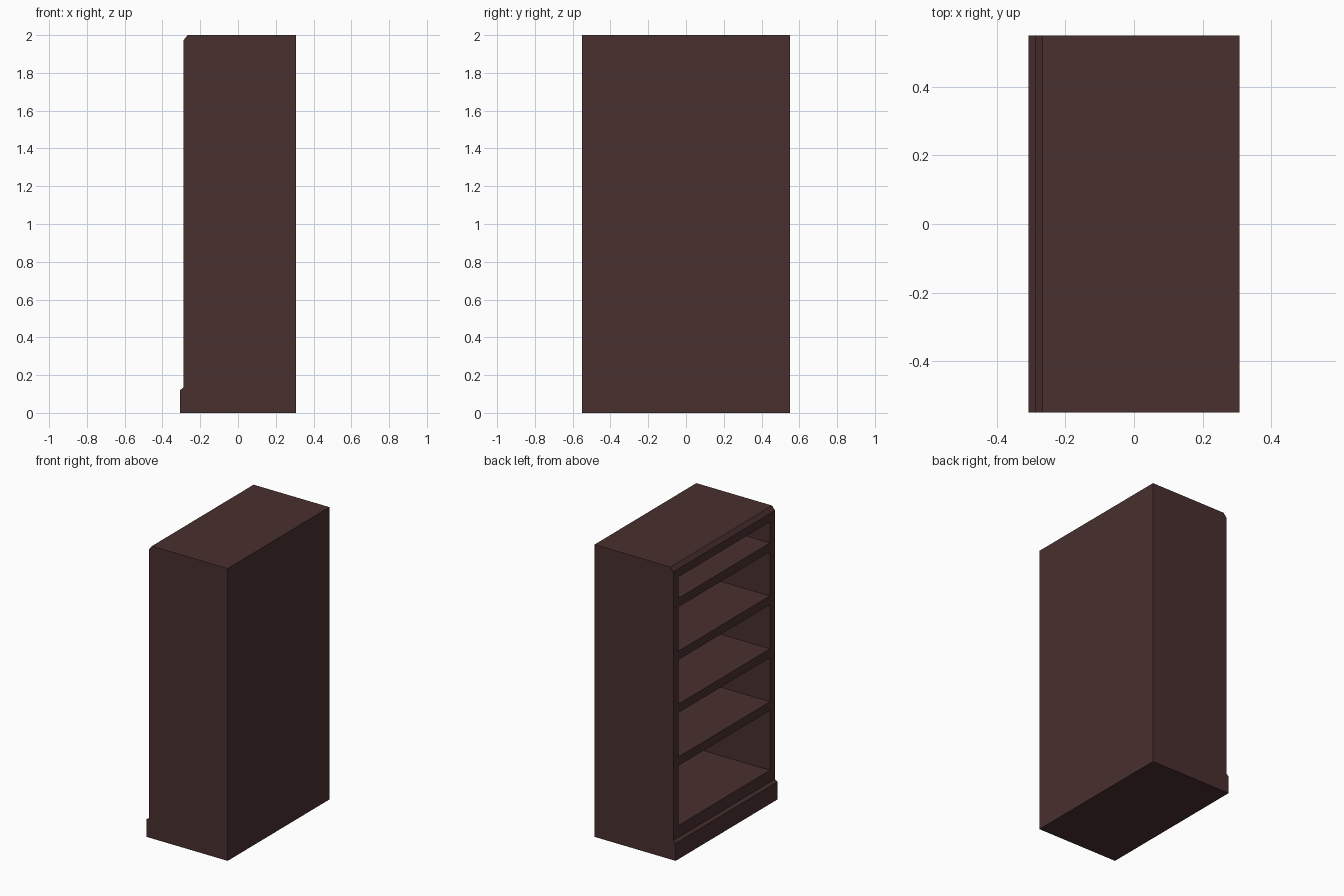
import bpy

if "Cube" in bpy.data.objects:
    bpy.data.objects.remove(bpy.data.objects["Cube"])

wood = bpy.data.materials.new("dark brown wood")
wood.diffuse_color = (0.068, 0.029, 0.029, 1)
wood.use_nodes = True
wood.node_tree.nodes["Principled BSDF"].inputs["Base Color"].default_value = wood.diffuse_color

FRONT, BACK = -0.289, 0.307      # open side faces -x
PANEL = 0.275                    # inner face of the back panel
HALF, WALL = 0.55, 0.055


def extrude(name, profile, y0, y1):
    """Extrude a counter-clockwise (x, z) profile along y."""
    n = len(profile)
    verts = [(x, y0, z) for x, z in profile] + [(x, y1, z) for x, z in profile]
    faces = [list(range(n)), list(range(2 * n - 1, n - 1, -1))]
    faces += [[(i + 1) % n, i, i + n, (i + 1) % n + n] for i in range(n)]
    mesh = bpy.data.meshes.new(name)
    mesh.from_pydata(verts, [], faces)
    mesh.materials.append(wood)
    obj = bpy.data.objects.new(name, mesh)
    bpy.context.collection.objects.link(obj)
    return obj


def board(name, x0, x1, z0, z1, y0, y1):
    return extrude(name, [(x0, z0), (x1, z0), (x1, z1), (x0, z1)], y0, y1)


# Side walls: full silhouette with plinth step and chamfered top
outline = [(-0.307, 0), (BACK, 0), (BACK, 2), (-0.267, 2), (FRONT, 1.972),
           (FRONT, 0.135), (-0.307, 0.12)]
extrude("side_near", outline, -HALF, -HALF + WALL)
extrude("side_far", outline, HALF - WALL, HALF)

inner = HALF - WALL
# Base with stepped plinth
extrude("base", [(-0.307, 0), (BACK, 0), (BACK, 0.216), (FRONT, 0.216),
                 (FRONT, 0.135), (-0.307, 0.12)], -inner, inner)
# Top with chamfered front edge
extrude("top", [(FRONT, 1.916), (BACK, 1.916), (BACK, 2), (-0.267, 2),
                (FRONT, 1.972)], -inner, inner)
# Back panel
board("back_panel", PANEL, BACK, 0.216, 1.916, -inner, inner)
# Evenly spaced shelves
for i in range(4):
    z = 0.685 + 0.362 * i
    board(f"shelf_{i + 1}", FRONT, PANEL, z - 0.06, z, -inner, inner)
